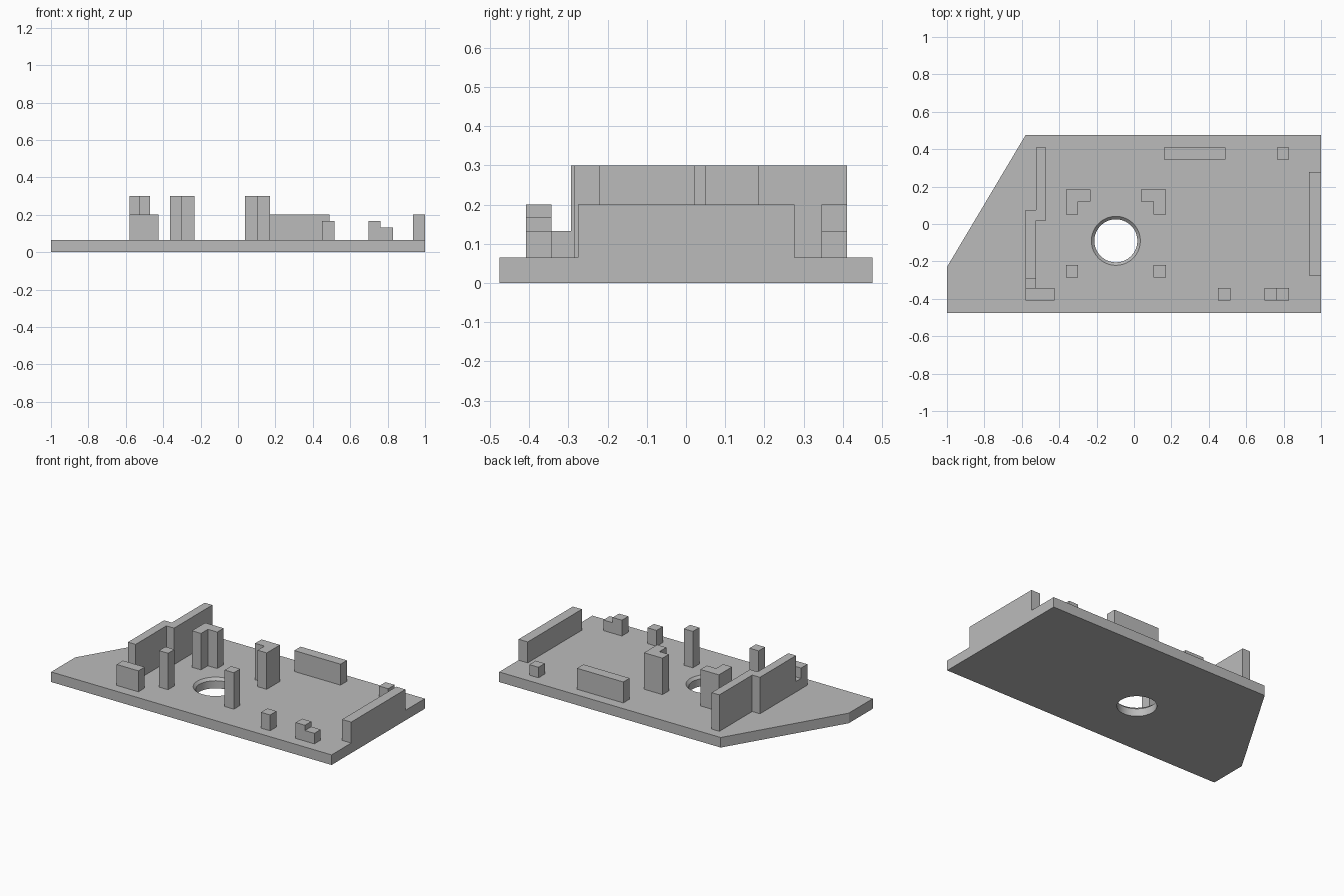
import bpy
import bmesh

cube = bpy.data.objects.get("Cube")
if cube:
    bpy.data.objects.remove(cube, do_unlink=True)

grey = bpy.data.materials.new("plain grey")
grey.use_nodes = True
COLOUR = (0.5, 0.5, 0.5, 1)
grey.diffuse_color = COLOUR
grey.node_tree.nodes["Principled BSDF"].inputs["Base Color"].default_value = COLOUR

DECK = 0.065   # top of the base plate
TALL, MID, LOW, STUB = 0.30, 0.20, 0.167, 0.133


def finish(name, bm):
    bmesh.ops.recalc_face_normals(bm, faces=bm.faces)
    mesh = bpy.data.meshes.new(name)
    bm.to_mesh(mesh)
    bm.free()
    mesh.materials.append(grey)
    obj = bpy.data.objects.new(name, mesh)
    bpy.context.collection.objects.link(obj)
    return obj


def prism(name, outline, top, bottom=DECK):
    """Extrude a plan outline straight up."""
    bm = bmesh.new()
    face = bm.faces.new([bm.verts.new((x, y, bottom)) for x, y in outline])
    moved = bmesh.ops.extrude_face_region(bm, geom=[face])["geom"]
    for v in moved:
        if isinstance(v, bmesh.types.BMVert):
            v.co.z = top
    return finish(name, bm)


def block(name, x0, x1, y0, y1, top):
    return prism(name, [(x0, y0), (x1, y0), (x1, y1), (x0, y1)], top)


# Base plate with one slanted corner
plate = prism("base_plate", [(-1, -0.475), (1, -0.475), (1, 0.475),
                             (-0.58, 0.475), (-1, -0.23)], DECK, 0)

# Chamfered round hole
bm = bmesh.new()
for r_low, r_high, z_low, z_high in ((0.115, 0.115, -0.1, 0.2),
                                     (0.115, 0.147, DECK - 0.016, DECK + 0.016)):
    tool = bmesh.ops.create_cone(bm, cap_ends=True, segments=64, radius1=r_low,
                                 radius2=r_high, depth=z_high - z_low)
    bmesh.ops.translate(bm, verts=tool["verts"],
                        vec=(-0.097, -0.09, (z_low + z_high) / 2))
cutter = finish("hole_cutter", bm)
cutter.hide_render = True
hole = plate.modifiers.new("hole", 'BOOLEAN')
hole.operation = 'DIFFERENCE'
hole.solver = 'EXACT'
hole.use_self = True
hole.object = cutter
bpy.context.view_layer.objects.active = plate
plate.select_set(True)
bpy.ops.object.modifier_apply(modifier="hole")
bpy.data.objects.remove(cutter, do_unlink=True)
bpy.ops.object.shade_smooth_by_angle()

# Corner brackets and posts around the hole, mirrored about its axis
AXIS = -0.097
for side, label in ((-1, "right"), (1, "left")):
    outer, mid, inner = (AXIS + side * d for d in (0.267, 0.202, 0.135))
    prism(label + "_corner_bracket",
          [(outer, 0.05), (mid, 0.05), (mid, 0.12), (inner, 0.12),
           (inner, 0.185), (outer, 0.185)], TALL)
    block(label + "_post", *sorted((outer, mid)), -0.285, -0.22, TALL)

# Stepped tall wall with its lower end
prism("stepped_wall", [(-0.58, -0.293), (-0.525, -0.293), (-0.525, 0.02),
                       (-0.47, 0.02), (-0.47, 0.41), (-0.525, 0.41),
                       (-0.525, 0.075), (-0.58, 0.075)], TALL)
block("wall_link", -0.58, -0.525, -0.343, -0.293, STUB)
block("front_wall", -0.58, -0.425, -0.408, -0.343, MID)

# Remaining walls and stubs
block("back_wall", 0.16, 0.49, 0.345, 0.41, MID)
block("left_wall", 0.935, 1, -0.275, 0.277, MID)
block("back_stub", 0.765, 0.83, 0.345, 0.41, STUB)
block("front_stub", 0.45, 0.515, -0.408, -0.343, LOW)
block("front_step_high", 0.697, 0.763, -0.408, -0.343, LOW)
block("front_step_low", 0.763, 0.83, -0.408, -0.343, STUB)
